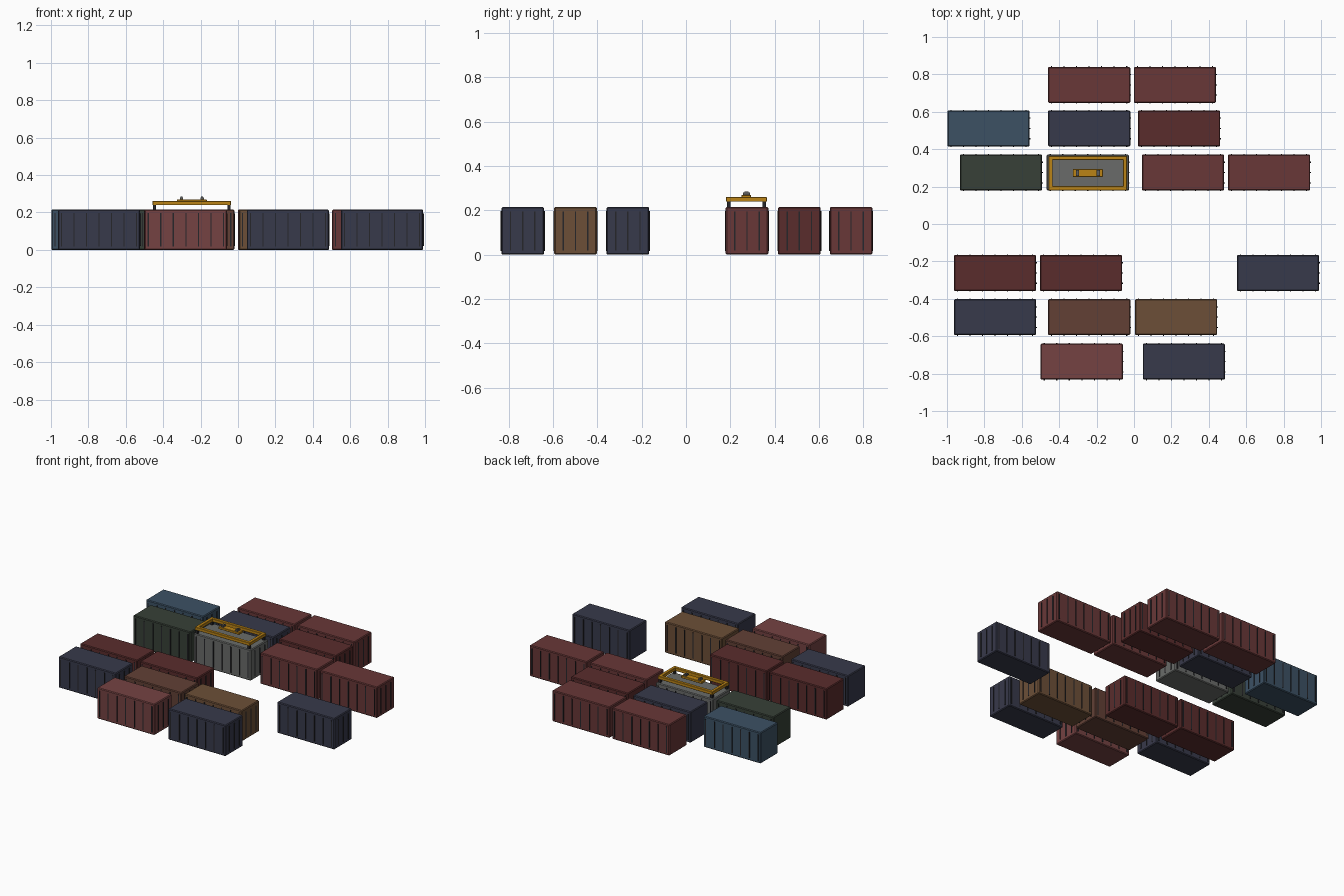
import bpy, bmesh
from mathutils import Matrix, Vector

if "Cube" in bpy.data.objects:
    bpy.data.objects.remove(bpy.data.objects["Cube"])

def material(name, rgb):
    m = bpy.data.materials.new(name)
    m.diffuse_color = tuple((c / 255) ** 2.2 for c in rgb) + (1,)
    m.use_nodes = True
    m.node_tree.nodes["Principled BSDF"].inputs["Base Color"].default_value = m.diffuse_color
    return m

MATS = {n: material(n, c) for n, c in {
    "red": (104, 58, 58), "dark_red": (90, 48, 48), "light_red": (116, 68, 68),
    "navy": (58, 60, 76), "blue": (62, 82, 100), "green": (58, 66, 58),
    "rust": (98, 66, 56), "brown": (108, 80, 58), "grey": (105, 107, 105),
    "rib_dark": (42, 42, 46), "yellow": (185, 130, 28), "steel": (95, 95, 95)}.items()}

def box(bm, c, s, mat=0, bevel=0):
    r = bmesh.ops.create_cube(bm, size=1,
        matrix=Matrix.Translation(c) @ Matrix.Diagonal((*s, 1)))
    faces = {f for v in r["verts"] for f in v.link_faces}
    for f in faces:
        f.material_index = mat
    if bevel:
        edges = list({e for v in r["verts"] for e in v.link_edges})
        bmesh.ops.bevel(bm, geom=edges, offset=bevel, segments=1, affect="EDGES")

def mesh(name, bm, mats):
    me = bpy.data.meshes.new(name)
    bm.to_mesh(me)
    bm.free()
    for m in mats:
        me.materials.append(MATS[m])
    return me

def place(name, me, loc=(0, 0, 0)):
    ob = bpy.data.objects.new(name, me)
    ob.location = loc
    bpy.context.collection.objects.link(ob)

L, W, H = 0.44, 0.192, 0.215

# Shipping container: bevelled body, side ribs, door rods on the +x end
def container_mesh(color):
    bm = bmesh.new()
    box(bm, (0, 0, H / 2), (L, W, H), 0, 0.005)
    for i in range(7):
        for s in (-1, 1):
            box(bm, ((i - 3) * 0.067, s * W / 2, H / 2), (0.006, 0.007, 0.18), 1)
    for y in (-0.055, 0, 0.055):
        box(bm, (L / 2, y, H / 2), (0.007, 0.006, 0.175), 1)
    return mesh("container_" + color, bm, [color, "rib_dark"])

ROWS = {
    0.744: [(-0.24, "red"), (0.219, "red")],
    0.511: [(-0.778, "blue"), (-0.24, "navy"), (0.241, "dark_red")],
    0.275: [(-0.711, "green"), (-0.247, "grey"), (0.262, "red"), (0.722, "red")],
    -0.262: [(-0.743, "dark_red"), (-0.283, "dark_red"), (0.77, "navy")],
    -0.498: [(-0.743, "navy"), (-0.24, "rust"), (0.225, "brown")],
    -0.736: [(-0.279, "light_red"), (0.267, "navy")]}
cache = {}
for y, row in ROWS.items():
    for x, color in row:
        if color not in cache:
            cache[color] = container_mesh(color)
        place(color + "_container", cache[color], (x, y, 0))

# Lifting spreader above the grey container
SX, SY = -0.247, 0.272
bm = bmesh.new()
for s in (-1, 1):
    box(bm, (0, s * 0.081, 0.25), (0.42, 0.022, 0.022), 0, 0.002)
    box(bm, (s * 0.199, 0, 0.25), (0.022, 0.184, 0.022), 0, 0.002)
place("spreader_frame", mesh("spreader_frame", bm, ["yellow"]), (SX, SY, 0))

bm = bmesh.new()
for sx in (-1, 1):
    for sy in (-1, 1):
        box(bm, (sx * 0.199, sy * 0.08, 0.226), (0.016, 0.016, 0.034))
place("spreader_legs", mesh("spreader_legs", bm, ["rib_dark"]), (SX, SY, 0))

# Headblock with two steel pulley blocks
bm = bmesh.new()
box(bm, (0, 0, 0.262), (0.16, 0.042, 0.016), 0, 0.002)
for s in (-1, 1):
    box(bm, (s * 0.055, 0, 0.274), (0.018, 0.032, 0.012), 1)
    box(bm, (s * 0.055, 0, 0.281), (0.012, 0.018, 0.008), 1)
place("spreader_headblock", mesh("spreader_headblock", bm, ["yellow", "steel"]), (SX, SY, 0))
